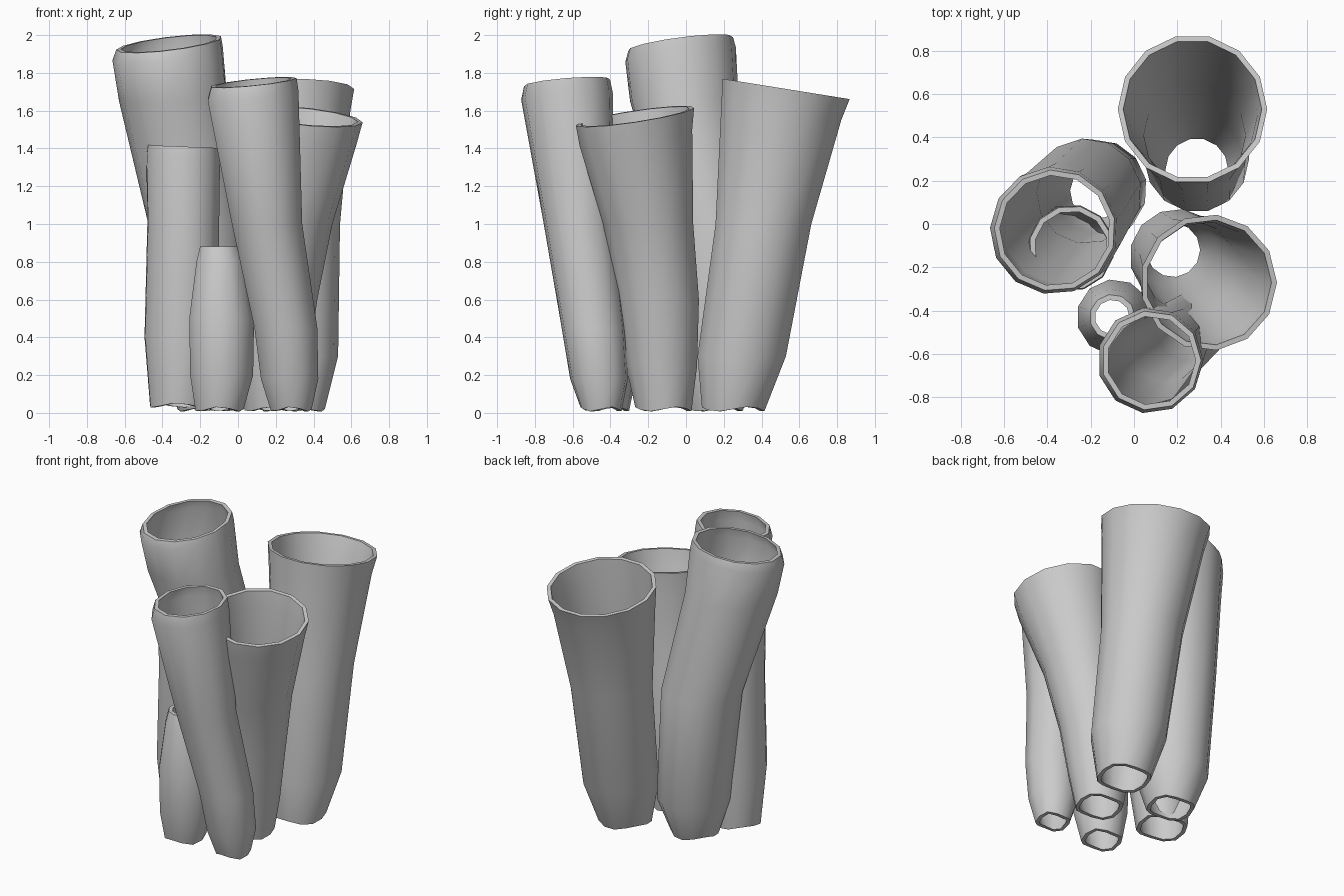
import bpy, bmesh, math

SIDES = 13
WALL = 0.025


def tube(name, rings, tilt=(0, 0), sides=SIDES, turn=0.0):
    """Hollow open tube. rings: (z, centre x, centre y, radius) from bottom to top."""
    bm = bmesh.new()
    top = len(rings) - 1
    # outer wall going up, then inner wall coming back down
    path = [(i, 0.0) for i in range(top + 1)] + [(i, WALL) for i in range(top, -1, -1)]
    loops = []
    for i, inset in path:
        z, cx, cy, r = rings[i]
        loop = []
        for k in range(sides):
            a = 2 * math.pi * k / sides + turn
            dx, dy = (r - inset) * math.cos(a), (r - inset) * math.sin(a)
            h = z
            if i >= top - 1:                      # slanted rim and lip
                h += tilt[0] * dx + tilt[1] * dy
            elif i == 0:                          # slightly wavy foot
                h += 0.012 * math.sin(3 * a + turn)
            loop.append(bm.verts.new((cx + dx, cy + dy, h)))
        loops.append(loop)
    for i, lower in enumerate(loops):
        upper = loops[(i + 1) % len(loops)]
        for k in range(sides):
            n = (k + 1) % sides
            bm.faces.new((lower[k], lower[n], upper[n], upper[k]))
    bmesh.ops.recalc_face_normals(bm, faces=bm.faces)
    mesh = bpy.data.meshes.new(name)
    bm.to_mesh(mesh)
    bm.free()
    ob = bpy.data.objects.new(name, mesh)
    bpy.context.collection.objects.link(ob)
    bpy.ops.object.select_all(action='DESELECT')
    bpy.context.view_layer.objects.active = ob
    ob.select_set(True)
    bpy.ops.object.shade_smooth_by_angle(angle=math.radians(50))
    return ob


# wide flared tube at the back right
tube("back_tube", [
    (0.02, 0.29, 0.25, 0.17), (0.30, 0.29, 0.295, 0.24), (1.00, 0.28, 0.41, 0.26),
    (1.60, 0.27, 0.505, 0.325), (1.715, 0.27, 0.53, 0.345)], tilt=(0, -0.16), sides=14)

# tallest tube, leaning left
tube("tall_left_tube", [
    (0.02, -0.17, 0.15, 0.15), (0.25, -0.17, 0.16, 0.23), (1.00, -0.22, 0.14, 0.255),
    (1.65, -0.34, -0.01, 0.29), (1.90, -0.37, -0.03, 0.295), (1.955, -0.365, -0.03, 0.28)],
    tilt=(0.12, 0.13), turn=0.2)

# slender front tube, leaning forward and left
tube("front_tube", [
    (0.02, 0.28, -0.45, 0.11), (0.18, 0.27, -0.46, 0.155), (0.45, 0.25, -0.49, 0.17),
    (1.00, 0.15, -0.565, 0.19), (1.68, 0.075, -0.63, 0.245), (1.75, 0.08, -0.63, 0.23)],
    tilt=(0.1, 0.08), sides=11)

# flared tube on the right
tube("right_tube", [
    (0.02, 0.18, -0.12, 0.15), (0.25, 0.18, -0.13, 0.19), (0.60, 0.20, -0.15, 0.22),
    (1.00, 0.26, -0.20, 0.24), (1.46, 0.33, -0.265, 0.30), (1.57, 0.345, -0.27, 0.315)],
    tilt=(-0.1, 0.15))

# straight medium tube on the left, merging into the tall one
tube("medium_left_tube", [
    (0.04, -0.31, -0.10, 0.16), (0.40, -0.30, -0.11, 0.20), (1.00, -0.29, -0.11, 0.195),
    (1.36, -0.29, -0.11, 0.20), (1.41, -0.29, -0.11, 0.195)],
    tilt=(-0.04, 0), sides=12, turn=0.3)

# short barrel-shaped tube at the front left
tube("short_front_tube", [
    (0.02, -0.10, -0.43, 0.13), (0.20, -0.09, -0.43, 0.17), (0.50, -0.09, -0.43, 0.175),
    (0.80, -0.095, -0.43, 0.13), (0.88, -0.10, -0.43, 0.105)], sides=11)
